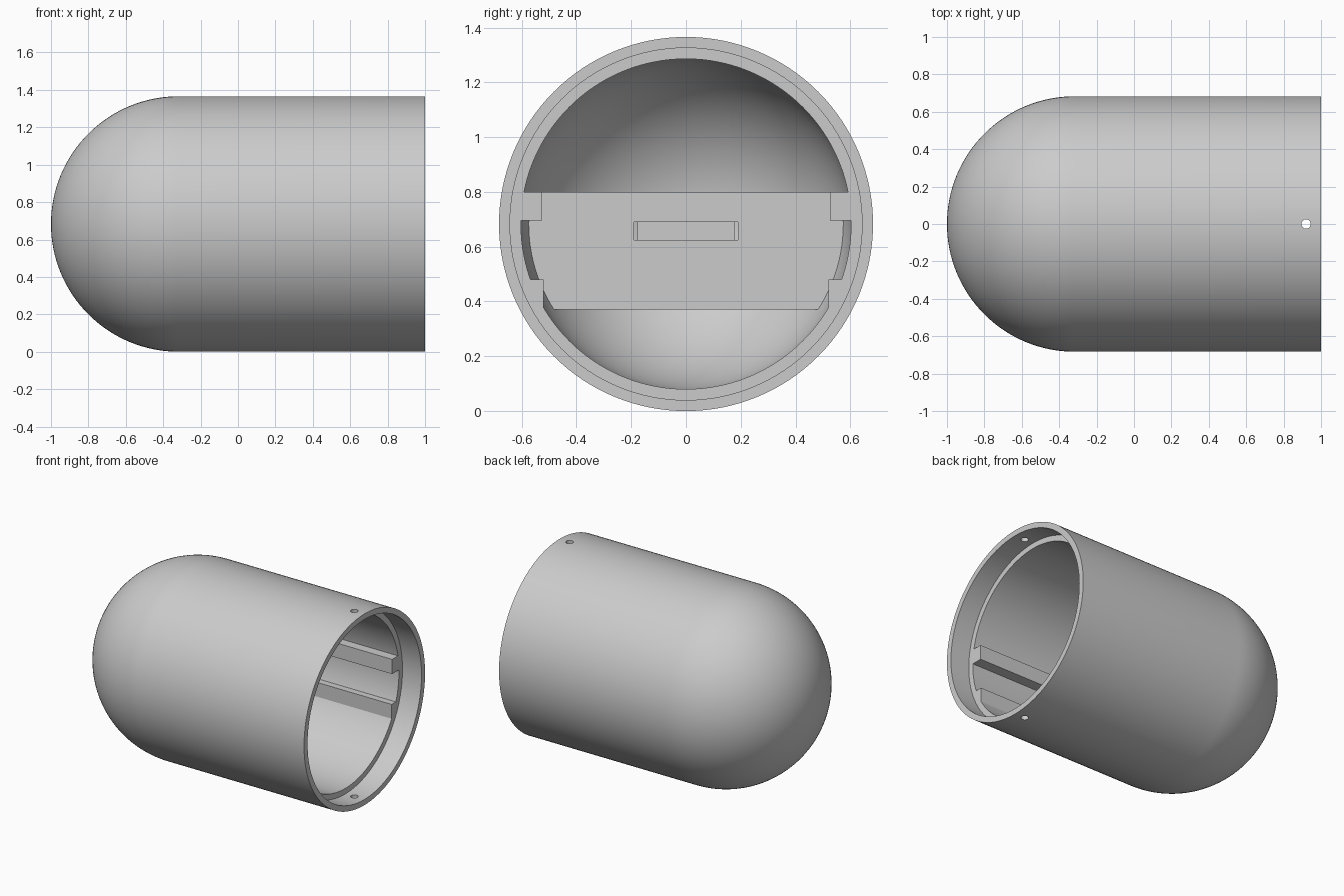
import bpy, bmesh, math
from mathutils import Vector, Matrix

if "Cube" in bpy.data.objects:
    bpy.data.objects.remove(bpy.data.objects["Cube"])

R, RI, RL = 0.683, 0.603, 0.643   # outer, inner and recess radii
CX, ZC = -0.317, 0.683            # dome centre and axis height
LEDGE, PLATE = 0.85, -0.50        # recess floor and bulkhead face along x

grey = bpy.data.materials.new("light_grey")
grey.diffuse_color = (0.6, 0.6, 0.6, 1)
grey.use_nodes = True
grey.node_tree.nodes["Principled BSDF"].inputs["Base Color"].default_value = grey.diffuse_color


def finish(name, bm):
    bmesh.ops.recalc_face_normals(bm, faces=bm.faces[:])
    me = bpy.data.meshes.new(name)
    bm.to_mesh(me)
    bm.free()
    ob = bpy.data.objects.new(name, me)
    bpy.context.collection.objects.link(ob)
    me.materials.append(grey)
    return ob


def prism(name, pts, x0, x1):
    """Extrude a (y, z) outline along x."""
    bm = bmesh.new()
    face = bm.faces.new([bm.verts.new((x0, y, z)) for y, z in pts])
    ext = bmesh.ops.extrude_face_region(bm, geom=[face])
    verts = [g for g in ext["geom"] if isinstance(g, bmesh.types.BMVert)]
    bmesh.ops.translate(bm, verts=verts, vec=(x1 - x0, 0, 0))
    return finish(name, bm)


def box(y, z0, z1):
    return [(-y, z0), (y, z0), (y, z1), (-y, z1)]


def arc(r, z0, z1, n=12):
    """Points on the right side of a circle around the axis, from z0 up to z1."""
    a0, a1 = math.asin((z0 - ZC) / r), math.asin((z1 - ZC) / r)
    return [(r * math.cos(a0 + (a1 - a0) * i / n),
             ZC + r * math.sin(a0 + (a1 - a0) * i / n)) for i in range(n + 1)]


def cut(ob, cutter):
    mod = ob.modifiers.new("cut", 'BOOLEAN')
    mod.operation, mod.solver, mod.object = 'DIFFERENCE', 'EXACT', cutter
    activate(ob)
    bpy.ops.object.modifier_apply(modifier=mod.name)
    bpy.data.objects.remove(cutter)


def activate(ob):
    bpy.ops.object.select_all(action='DESELECT')
    ob.select_set(True)
    bpy.context.view_layer.objects.active = ob


# Hollow domed shell, revolved around the x axis
def dome(r, n=32):
    return [(CX - r * math.cos(math.pi / 2 * i / n), r * math.sin(math.pi / 2 * i / n))
            for i in range(n + 1)]


profile = dome(R) + [(1, R), (1, RL), (LEDGE, RL), (LEDGE, RI)] + dome(RI)[::-1]
bm = bmesh.new()
vs = [bm.verts.new((x, 0, ZC + r)) for x, r in profile]
es = [bm.edges.new(p) for p in zip(vs, vs[1:])]
bmesh.ops.spin(bm, geom=vs + es, cent=(0, 0, ZC), axis=(1, 0, 0),
               angle=2 * math.pi, steps=128)
bmesh.ops.remove_doubles(bm, verts=bm.verts[:], dist=0.0001)
shell = finish("domed_shell", bm)

# Screw holes through top and bottom of the rim
bm = bmesh.new()
bmesh.ops.create_cone(bm, cap_ends=True, segments=24, radius1=0.025, radius2=0.025,
                      depth=2, matrix=Matrix.Translation(Vector((0.92, 0, ZC))))
cut(shell, finish("hole_cutter", bm))
activate(shell)
bpy.ops.object.shade_smooth_by_angle(angle=math.radians(30))

# Guide rails on both side walls
low_z = ZC - math.sqrt(0.62 ** 2 - 0.52 ** 2)
upper = [(0.525, 0.80), (0.525, 0.695)] + arc(0.62, 0.695, 0.80)
lower = [(0.52, 0.48)] + arc(0.62, low_z, 0.48)
for side, s in (("left", -1), ("right", 1)):
    for label, pts in (("upper", upper), ("lower", lower)):
        prism(f"{label}_rail_{side}", [(s * y, z) for y, z in pts], PLATE - 0.02, LEDGE)

# Bulkhead plate across the dome, with a slot
edge = arc(0.60, 0.37, 0.80)
plate = prism("bulkhead", edge + [(-y, z) for y, z in reversed(edge)], PLATE - 0.1, PLATE)
cut(plate, prism("slot_cutter", box(0.19, 0.625, 0.69), PLATE - 0.2, PLATE + 0.1))

# Insert closing the middle of the slot
prism("slot_insert", box(0.178, 0.624, 0.691), PLATE - 0.1, PLATE - 0.05)
